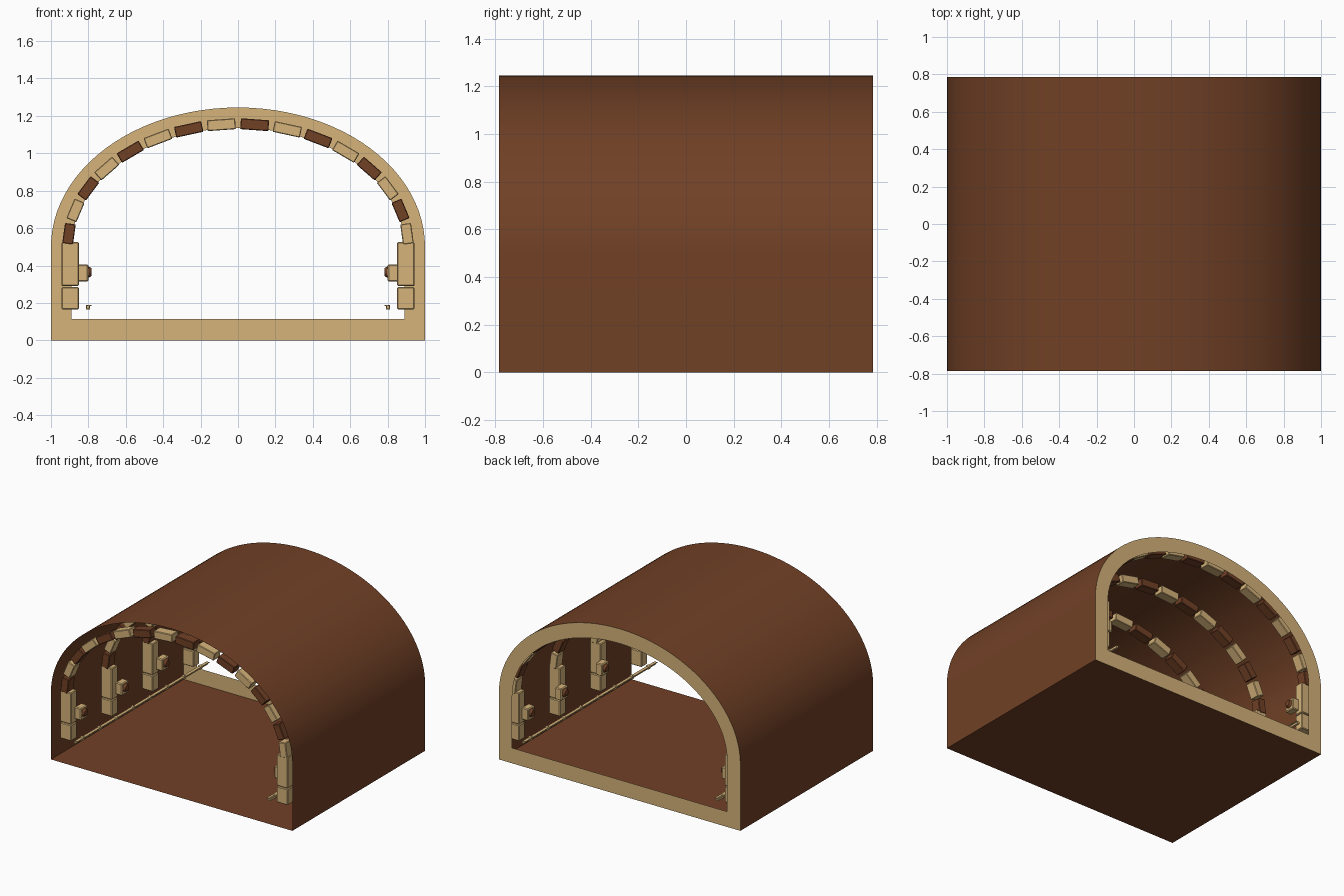
import bpy, bmesh, math
from mathutils import Matrix, Vector

cube = bpy.data.objects.get("Cube")
if cube:
    bpy.data.objects.remove(cube, do_unlink=True)


def material(name, rgb):
    m = bpy.data.materials.new(name)
    m.use_nodes = True
    m.diffuse_color = (*rgb, 1)
    bsdf = next(n for n in m.node_tree.nodes if n.type == "BSDF_PRINCIPLED")
    bsdf.inputs["Base Color"].default_value = (*rgb, 1)
    return m


BROWN = material("brown earth", (0.165, 0.052, 0.019))
TAN = material("tan stone", (0.67, 0.455, 0.195))

HALF_LEN = 0.785      # half length of the tunnel along y
SPRING = 0.5          # height where the arch starts
ARCH_Y = [-0.725, -0.242, 0.242, 0.725]


def finish(name, bm, mats, smooth=False):
    mesh = bpy.data.meshes.new(name)
    bm.to_mesh(mesh)
    bm.free()
    for m in mats:
        mesh.materials.append(m)
    ob = bpy.data.objects.new(name, mesh)
    bpy.context.collection.objects.link(ob)
    if smooth:
        bpy.ops.object.select_all(action="DESELECT")
        ob.select_set(True)
        bpy.context.view_layer.objects.active = ob
        bpy.ops.object.shade_smooth_by_angle(angle=math.radians(30))
    return ob


def bevel(ob, width):
    mod = ob.modifiers.new("soft edges", "BEVEL")
    mod.width = width
    mod.segments = 1
    return ob


def add_box(bm, center, size, angle=0, mat=0):
    """Box turned about the y axis."""
    m = (Matrix.Translation(center) @ Matrix.Rotation(angle, 4, "Y")
         @ Matrix.Diagonal((*size, 1)))
    verts = bmesh.ops.create_cube(bm, size=1, matrix=m)["verts"]
    for f in {f for v in verts for f in v.link_faces}:
        f.material_index = mat


def outline(half_width, bottom, rise, steps=48):
    """Tunnel section: flat bottom, straight walls, elliptical vault."""
    pts = [(-half_width, bottom), (half_width, bottom)]
    for i in range(steps + 1):
        t = math.pi * i / steps
        pts.append((half_width * math.cos(t), SPRING + rise * math.sin(t)))
    return pts


def loop(bm, pts, y):
    return [bm.verts.new((x, y, z)) for x, z in pts]


def bridge(bm, a, b):
    n = len(a)
    for i in range(n):
        j = (i + 1) % n
        bm.faces.new((a[i], a[j], b[j], b[i]))


# Thin tunnel shell, open at both ends
outer = outline(1.0, 0.0, 0.745)
bm = bmesh.new()
bridge(bm, loop(bm, outer, -HALF_LEN), loop(bm, outer, HALF_LEN))
finish("tunnel_shell", bm, [BROWN], smooth=True)

# Flat rim closing the edge of the back opening
bm = bmesh.new()
bridge(bm, loop(bm, outer, HALF_LEN), loop(bm, outline(0.89, 0.115, 0.635), HALF_LEN))
finish("back_rim", bm, [TAN])

# Vault ribs of alternating bricks
BRICKS = 16
A, B = 0.908, 0.65
for k, y in enumerate(ARCH_Y):
    bm = bmesh.new()
    for i in range(BRICKS):
        t = math.pi * (1 - (i + 0.5) / BRICKS)
        tangent = Vector((A * math.sin(t), 0, -B * math.cos(t)))
        length = tangent.length * math.pi / BRICKS * 0.85
        angle = -math.atan2(tangent.z, tangent.x)
        add_box(bm, (A * math.cos(t), y, SPRING + 0.006 + B * math.sin(t)),
                (length, 0.075, 0.058), angle, mat=i % 2)
    bevel(finish(f"vault_rib_{k + 1}", bm, [BROWN, TAN]), 0.004)

LAMP_Y = [-0.675, -0.19, 0.29, 0.685]
for side, label in ((1, "left"), (-1, "right")):
    # Two-block pillars under the ribs
    bm = bmesh.new()
    for y in ARCH_Y:
        for low, high in ((0.165, 0.285), (0.29, 0.525)):
            add_box(bm, (side * 0.897, y, (low + high) / 2), (0.092, 0.07, high - low))
    bevel(finish(f"{label}_pillars", bm, [TAN]), 0.005)

    # Wall lamp housings
    bm = bmesh.new()
    for y in LAMP_Y:
        add_box(bm, (side * 0.828, y, 0.36), (0.055, 0.08, 0.09))
    bevel(finish(f"{label}_lamp_housings", bm, [TAN]), 0.006)

    # Round lamp faces
    bm = bmesh.new()
    for y in LAMP_Y:
        m = (Matrix.Translation((side * 0.793, y, 0.365))
             @ Matrix.Rotation(side * -math.pi / 2, 4, "Y"))
        bmesh.ops.create_cone(bm, cap_ends=True, segments=16, radius1=0.032,
                              radius2=0.022, depth=0.018, matrix=m)
    finish(f"{label}_lamp_faces", bm, [BROWN], smooth=True)

    # Long low rail with a thin lip and clamps
    bm = bmesh.new()
    add_box(bm, (side * 0.803, 0, 0.177), (0.016, 2 * HALF_LEN - 0.01, 0.016))
    add_box(bm, (side * 0.793, 0, 0.186), (0.018, 2 * HALF_LEN - 0.01, 0.005))
    for i in range(8):
        y = -0.7 + 0.2 * i
        add_box(bm, (side * 0.802, y, 0.178), (0.022, 0.025, 0.024))
    finish(f"{label}_rail", bm, [TAN])
